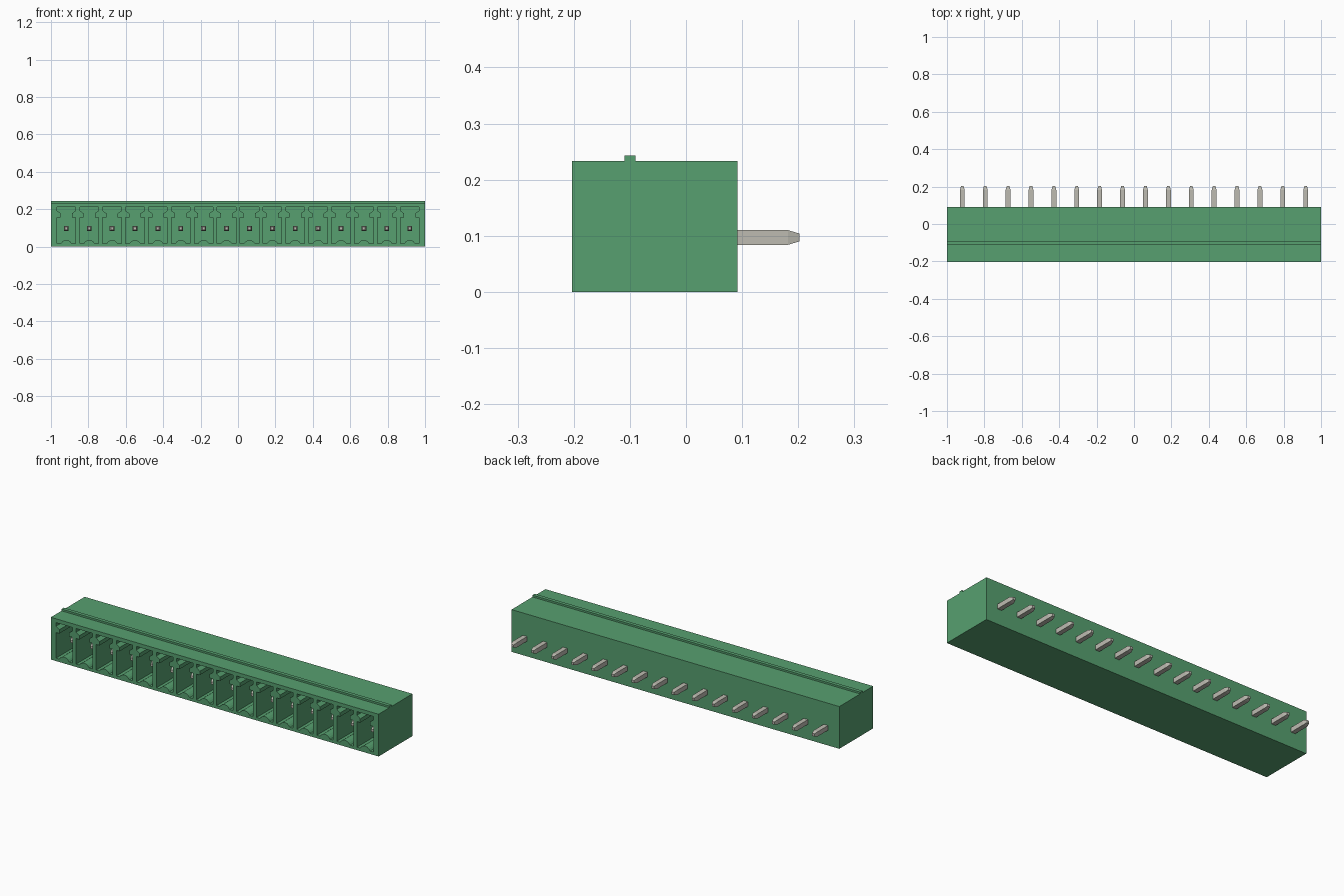
import bpy, bmesh, math

COUNT = 16
PITCH = 0.1224
PIN_Z = 0.097
FRONT, BACK, TOP = -0.203, 0.092, 0.233

old = bpy.data.objects.get("Cube")
if old:
    bpy.data.objects.remove(old, do_unlink=True)


def material(name, color):
    mat = bpy.data.materials.new(name)
    mat.use_nodes = True
    mat.diffuse_color = color
    mat.node_tree.nodes["Principled BSDF"].inputs["Base Color"].default_value = color
    return mat


green = material("green plastic", (0.095, 0.35, 0.16, 1))
metal = material("tinned metal", (0.51, 0.50, 0.44, 1))


def make_object(name, bm, mat):
    bmesh.ops.recalc_face_normals(bm, faces=bm.faces)
    mesh = bpy.data.meshes.new(name)
    bm.to_mesh(mesh)
    bm.free()
    mesh.materials.append(mat)
    obj = bpy.data.objects.new(name, mesh)
    bpy.context.collection.objects.link(obj)
    return obj


def loft(bm, rings):
    """Skin a closed solid through matching rings of points."""
    loops = [[bm.verts.new(p) for p in ring] for ring in rings]
    n = len(loops[0])
    for a, b in zip(loops, loops[1:]):
        for i in range(n):
            j = (i + 1) % n
            bm.faces.new((a[i], a[j], b[j], b[i]))
    bm.faces.new(loops[0])
    bm.faces.new(loops[-1])


# Housing: block with a thin rib along the top, extruded lengthwise
side = [(FRONT, 0), (BACK, 0), (BACK, TOP), (-0.09, TOP), (-0.09, 0.243),
        (-0.11, 0.243), (-0.11, TOP), (FRONT, TOP)]
bm = bmesh.new()
loft(bm, [[(x, y, z) for y, z in side] for x in (-1, 1)])
housing = make_object("housing", bm, green)

# Socket outline: keyed slot above, rounded hump on the floor
half = [(0.05, 0.212), (0.05, 0.192), (0.03, 0.178), (0.03, 0.157),
        (0.05, 0.157), (0.05, 0.016), (0.03, 0.016)]
hump = [(0.026 * math.cos(a), 0.016 + 0.019 * math.sin(a))
        for a in (math.radians(30 * k) for k in range(1, 6))]
outline = half + hump + [(-x, z) for x, z in reversed(half)]
centres = [(i - (COUNT - 1) / 2) * PITCH for i in range(COUNT)]

bm = bmesh.new()
for cx in centres:
    loft(bm, [[(cx + x, y, z) for x, z in outline] for y in (FRONT - 0.05, 0.04)])
cutter = make_object("socket_cutter", bm, green)
cutter.hide_render = True

cut = housing.modifiers.new("sockets", "BOOLEAN")
cut.operation = "DIFFERENCE"
cut.solver = "EXACT"
cut.object = cutter
bpy.context.view_layer.objects.active = housing
bpy.ops.object.modifier_apply(modifier=cut.name)
bpy.data.objects.remove(cutter, do_unlink=True)

# Contact pins: square bars tapered at both ends
stations = [(-0.14, 0.007), (-0.12, 0.013), (0.182, 0.013), (0.202, 0.007)]
corners = [(-1, -1), (1, -1), (1, 1), (-1, 1)]
for number, cx in enumerate(centres, 1):
    bm = bmesh.new()
    loft(bm, [[(cx + r * sx, y, PIN_Z + r * sz) for sx, sz in corners]
              for y, r in stations])
    make_object(f"pin_{number}", bm, metal)
